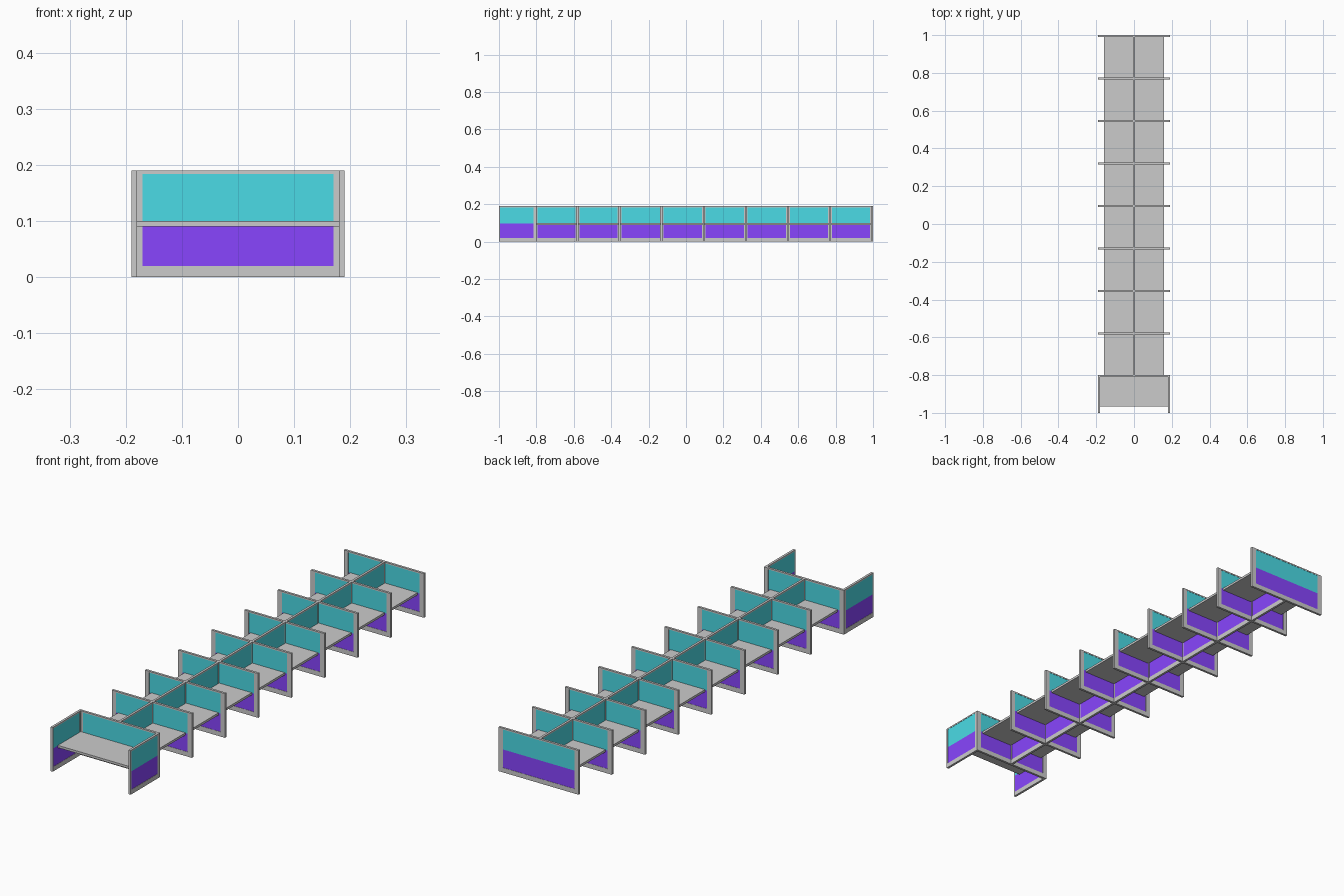
import bpy
import bmesh
from mathutils import Matrix, Vector

if "Cube" in bpy.data.objects:
    bpy.data.objects.remove(bpy.data.objects["Cube"])

H = 0.19          # panel height
T = 0.01          # frame thickness
SPLIT = 0.098     # where upper and lower fabrics meet
BAY = 0.225
FIRST = -0.805    # first cross partition
BAYS = 8


def material(name, rgb):
    m = bpy.data.materials.new(name)
    m.diffuse_color = (*rgb, 1)
    m.use_nodes = True
    m.node_tree.nodes["Principled BSDF"].inputs["Base Color"].default_value = m.diffuse_color
    return m


teal = material("teal_fabric", (0.07, 0.71, 0.79))
blue = material("blue_fabric", (0.25, 0.06, 1.0))


def boxes(name, bounds, mat=None):
    """One object from a list of (min corner, max corner) boxes."""
    bm = bmesh.new()
    for lo, hi in bounds:
        lo, hi = Vector(lo), Vector(hi)
        m = Matrix.Translation((lo + hi) / 2) @ Matrix.Diagonal((*(hi - lo), 1))
        bmesh.ops.create_cube(bm, size=1, matrix=m)
    me = bpy.data.meshes.new(name)
    bm.to_mesh(me)
    bm.free()
    ob = bpy.data.objects.new(name, me)
    bpy.context.collection.objects.link(ob)
    if mat:
        me.materials.append(mat)
    return ob


def partition(name, axis, a, b, pos, side):
    """Framed two-colour screen running from a to b along the axis, centred on pos."""
    def box(u0, u1, z0, z1, t):
        if axis == 'x':
            return (u0, pos - t / 2, z0), (u1, pos + t / 2, z1)
        return (pos - t / 2, u0, z0), (pos + t / 2, u1, z1)

    top, bottom = H - 0.006, 0.02
    boxes(name + "_frame", [
        box(a, a + side, 0, H, T), box(b - side, b, 0, H, T),
        box(a + side, b - side, top, H, T), box(a + side, b - side, 0, bottom, T)])
    boxes(name + "_upper_panel", [box(a + side, b - side, SPLIT, top, T * 0.8)], teal)
    boxes(name + "_lower_panel", [box(a + side, b - side, bottom, SPLIT, T * 0.8)], blue)


# Cross partitions
for i in range(BAYS + 1):
    partition(f"cross_partition_{i + 1}", 'x', -0.19, 0.19, FIRST + i * BAY, 0.02)

# Spine partitions and a desk on each side of every bay
for i in range(BAYS):
    y0 = FIRST + i * BAY + T / 2
    y1 = y0 + BAY - T
    partition(f"spine_partition_{i + 1}", 'y', y0, y1, 0, 0.005)
    for s, side in ((-1, "left"), (1, "right")):
        x0, x1 = sorted((s * T / 2, s * 0.16))
        boxes(f"{side}_desk_{i + 1}", [((x0, y0, 0.09), (x1, y1, 0.1))])

# End station: wing partitions and a wide desk
for s, side in ((-1, "left"), (1, "right")):
    partition(f"{side}_wing_partition", 'y', -1, FIRST - T / 2, s * 0.185, 0.006)
boxes("end_desk", [((-0.18, -0.965, 0.09), (0.18, FIRST - T / 2, 0.1))])
